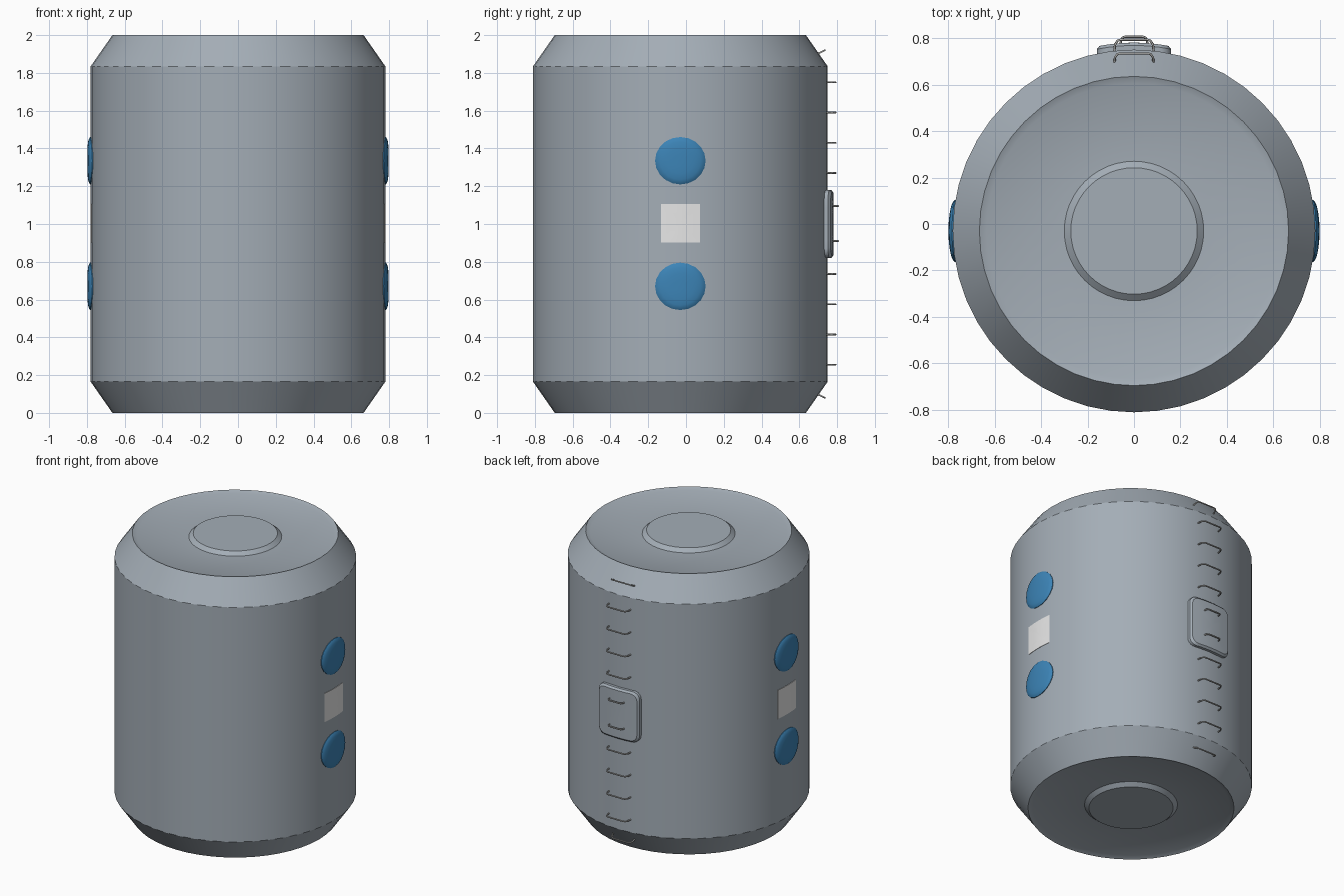
import bpy, bmesh, math
from mathutils import Matrix, Vector

if "Cube" in bpy.data.objects:
    bpy.data.objects.remove(bpy.data.objects["Cube"])

R, CY = 0.78, -0.03          # body radius and axis offset in y


def material(name, rgb):
    m = bpy.data.materials.new(name)
    m.diffuse_color = (*rgb, 1)
    m.use_nodes = True
    m.node_tree.nodes["Principled BSDF"].inputs["Base Color"].default_value = m.diffuse_color
    return m


HULL = material("hull grey", (0.37, 0.42, 0.47))
BLUE = material("window blue", (0.045, 0.23, 0.47))
PANEL = material("pale panel", (0.8, 0.8, 0.8))
STEEL = material("rung steel", (0.42, 0.42, 0.41))


def finish(name, bm, mat, angle=30):
    bmesh.ops.recalc_face_normals(bm, faces=bm.faces)
    me = bpy.data.meshes.new(name)
    bm.to_mesh(me)
    bm.free()
    me.materials.append(mat)
    ob = bpy.data.objects.new(name, me)
    bpy.context.collection.objects.link(ob)
    bpy.ops.object.select_all(action='DESELECT')
    ob.select_set(True)
    bpy.context.view_layer.objects.active = ob
    bpy.ops.object.shade_smooth_by_angle(angle=math.radians(angle))
    return ob


def loft(bm, rings):
    for a, b in zip(rings, rings[1:]):
        n = len(a)
        for i in range(n):
            j = (i + 1) % n
            bm.faces.new((a[i], a[j], b[j], b[i]))


# Hull: a lathe, with slightly dished ends and a raised central disc
top = [(R, 1.835), (0.665, 2.0), (0.635, 1.987), (0.30, 1.976), (0.272, 2.0)]
profile = [(r, 2 - z) for r, z in reversed(top)] + top
bm = bmesh.new()
N = 48
rings = [[bm.verts.new((r * math.sin(2 * math.pi * i / N),
                        CY + r * math.cos(2 * math.pi * i / N), z))
          for i in range(N)] for r, z in profile]
loft(bm, rings)
bm.faces.new(rings[0])
bm.faces.new(rings[-1])
finish("hull", bm, HULL, 25)


def outline_round(r, n=20):
    return [(r * 1.03 * math.cos(2 * math.pi * i / n), r * 0.965 * math.sin(2 * math.pi * i / n))
            for i in range(n)]


def outline_rect(hw, hh, r, steps=5, cuts=6):
    """Rounded rectangle with extra points along its sides, so it can bend."""
    corners = []
    for k, (sx, sz) in enumerate([(1, 1), (-1, 1), (-1, -1), (1, -1)]):
        for s in range(steps + 1 if r else 1):
            a = math.pi / 2 * (k + s / steps)
            corners.append(Vector((sx * (hw - r) + r * math.cos(a),
                                   sz * (hh - r) + r * math.sin(a))))
    pts = []
    for a, b in zip(corners, corners[1:] + corners[:1]):
        m = cuts if (b - a).length > 0.08 else 1
        pts += [tuple(a.lerp(b, t / m)) for t in range(m)]
    return pts


def wrapped(name, outline, layers, z, turn, mat, angle=30):
    """Plate bent round the hull. layers: (scale, height above the hull)."""
    bm = bmesh.new()
    rot = Matrix.Translation((0, CY, z)) @ Matrix.Rotation(turn, 4, 'Z')

    def vert(u, v, h):
        return bm.verts.new(rot @ Vector((u, math.sqrt(R * R - u * u) + h, v)))

    rings = [[vert(u * s, v * s, h) for u, v in outline] for s, h in layers]
    loft(bm, rings)
    centre = vert(0, 0, layers[-1][1])
    last = rings[-1]
    for i in range(len(last)):
        bm.faces.new((last[i], last[(i + 1) % len(last)], centre))
    return finish(name, bm, mat, angle)


# Windows and pale panels on both sides
dome = [(1, -0.012), (1, 0.003), (0.93, 0.009), (0.8, 0.014), (0.55, 0.017), (0.25, 0.018)]
for side, turn in (("right", -math.pi / 2), ("left", math.pi / 2)):
    for level, z in (("upper", 1.335), ("lower", 0.67)):
        wrapped(f"{side}_{level}_window", outline_round(0.13), dome, z, turn, BLUE, 50)
    wrapped(f"{side}_panel", outline_rect(0.103, 0.102, 0),
            [(1, -0.004), (1, 0.002), (0.5, 0.002)], 1.003, turn, PANEL)

# Rear hatch
wrapped("rear_hatch", outline_rect(0.16, 0.18, 0.05),
        [(1, -0.01), (1, 0.018), (0.93, 0.03), (0.6, 0.03), (0.3, 0.03)],
        1.0, 0, HULL)


# Ladder rungs: bent rods down the back
def rung(curve, z, y, width, reach, tilt=0.0):
    w = width
    path = [(-w, -0.012), (-w * 0.96, reach * 0.5), (-w * 0.84, reach * 0.9), (-w * 0.7, reach),
            (w * 0.7, reach), (w * 0.84, reach * 0.9), (w * 0.96, reach * 0.5), (w, -0.012)]
    sp = curve.splines.new('POLY')
    sp.points.add(len(path) - 1)
    for p, (x, d) in zip(sp.points, path):
        p.co = (x, y + d * math.cos(tilt), z + d * math.sin(tilt), 1)


curve = bpy.data.curves.new("ladder_rungs", 'CURVE')
curve.dimensions = '3D'
curve.bevel_depth = 0.005
curve.bevel_resolution = 1
curve.use_fill_caps = True
for k in range(4):
    rung(curve, 0.255 + 0.16 * k, 0.75, 0.085, 0.042)
    rung(curve, 1.27 + 0.16 * k, 0.75, 0.085, 0.042)
for z in (0.91, 1.095):
    rung(curve, z, 0.778, 0.058, 0.027)
rung(curve, 1.903, 0.70, 0.085, 0.038, 0.45)
rung(curve, 0.097, 0.70, 0.085, 0.038, -0.45)
curve.materials.append(STEEL)
ladder = bpy.data.objects.new("ladder_rungs", curve)
bpy.context.collection.objects.link(ladder)
bpy.ops.object.select_all(action='DESELECT')
ladder.select_set(True)
bpy.context.view_layer.objects.active = ladder
bpy.ops.object.convert(target='MESH')
